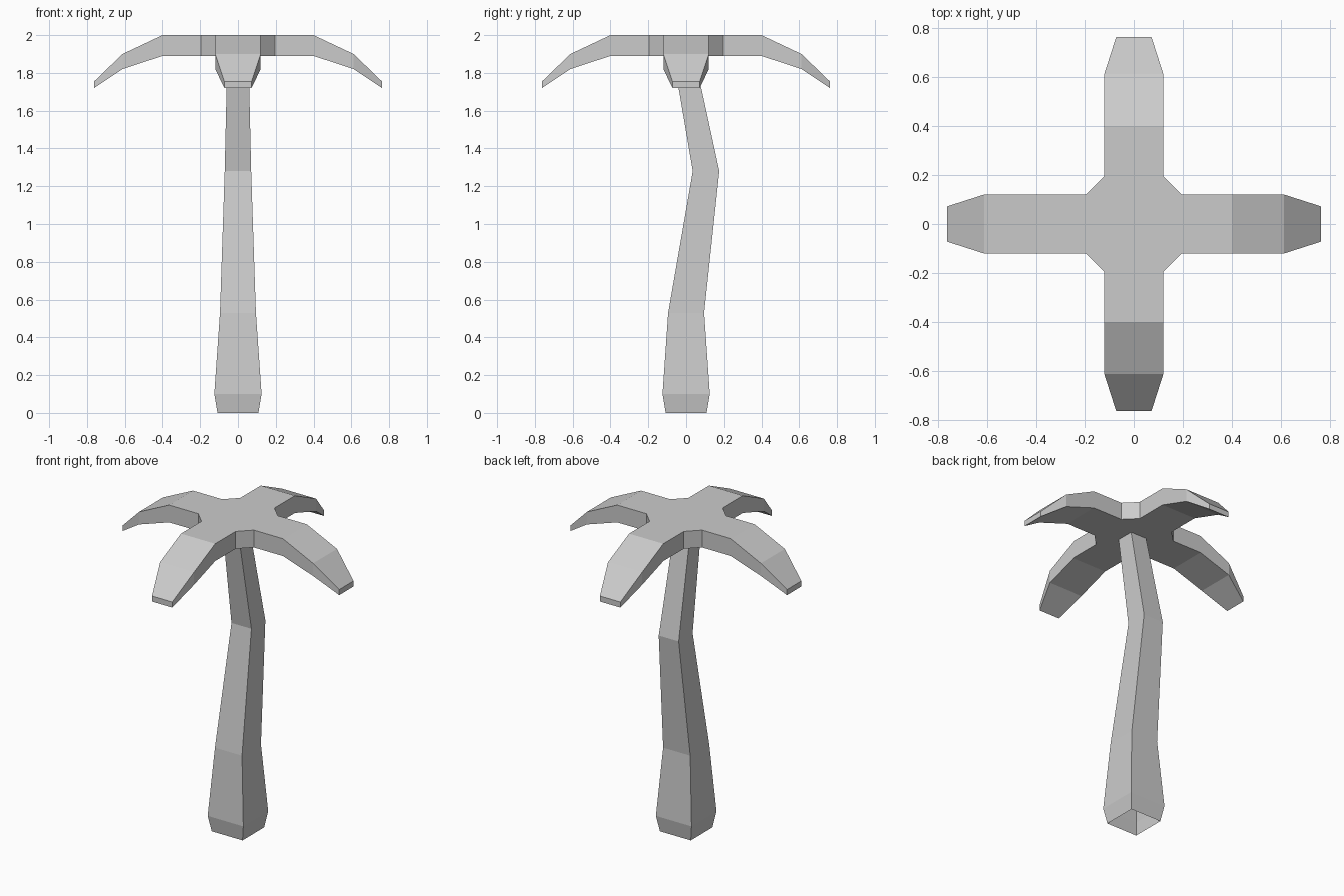
import bpy, bmesh
from mathutils import Matrix
from math import pi

cube = bpy.data.objects.get("Cube")
if cube:
    bpy.data.objects.remove(cube)

grey = bpy.data.materials.new("plain grey")
grey.use_nodes = True
COLOUR = (0.6, 0.6, 0.6, 1)
grey.diffuse_color = COLOUR
grey.node_tree.nodes["Principled BSDF"].inputs["Base Color"].default_value = COLOUR


def finish(name, bm):
    mesh = bpy.data.meshes.new(name)
    bm.to_mesh(mesh)
    bm.free()
    mesh.materials.append(grey)
    bpy.context.collection.objects.link(bpy.data.objects.new(name, mesh))


def loft(bm, rings):
    """Join successive four-point rings with side faces."""
    loops = [[bm.verts.new(p) for p in ring] for ring in rings]
    for a, b in zip(loops, loops[1:]):
        for i in range(4):
            j = (i + 1) % 4
            bm.faces.new((a[i], a[j], b[j], b[i]))
    return loops


# Bent square trunk, open at the foot: height, half width, y offset
bm = bmesh.new()
sections = [(0, 0.108, 0), (0.1, 0.125, 0), (0.53, 0.095, 0),
            (1.28, 0.07, 0.105), (1.89, 0.056, -0.013)]
loft(bm, [[(-r, y - r, z), (r, y - r, z), (r, y + r, z), (-r, y + r, z)]
          for z, r, y in sections])
finish("trunk", bm)

# Crown: chamfered hub and four drooping fronds in one shell
bm = bmesh.new()
INNER, HALF, TOP, UNDER = 0.195, 0.12, 2.0, 1.89
outline = [(INNER, -HALF), (INNER, HALF), (HALF, INNER), (-HALF, INNER),
           (-INNER, HALF), (-INNER, -HALF), (-HALF, -INNER), (HALF, -INNER)]
upper = [bm.verts.new((x, y, TOP)) for x, y in outline]
lower = [bm.verts.new((x, y, UNDER)) for x, y in outline]
bm.faces.new(upper)
bm.faces.new(lower[::-1])
for i in range(1, 8, 2):
    j = (i + 1) % 8
    bm.faces.new((lower[i], lower[j], upper[j], upper[i]))

# Frond sections: reach, half width, top height, underside height
frond = [(INNER, HALF, TOP, UNDER), (0.4, HALF, TOP, UNDER),
         (0.612, HALF, 1.9, 1.82), (0.762, 0.072, 1.755, 1.72)]
for k in range(4):
    turn = Matrix.Rotation(k * pi / 2, 3, 'Z')
    rings = [[turn @ p for p in (Matrix(((x, -w, lo), (x, w, lo), (x, w, hi), (x, -w, hi))))]
             for x, w, hi, lo in frond]
    loops = loft(bm, rings)
    bm.faces.new(loops[-1])
bmesh.ops.remove_doubles(bm, verts=bm.verts, dist=0.0005)
bmesh.ops.recalc_face_normals(bm, faces=bm.faces)
finish("palm_crown", bm)
